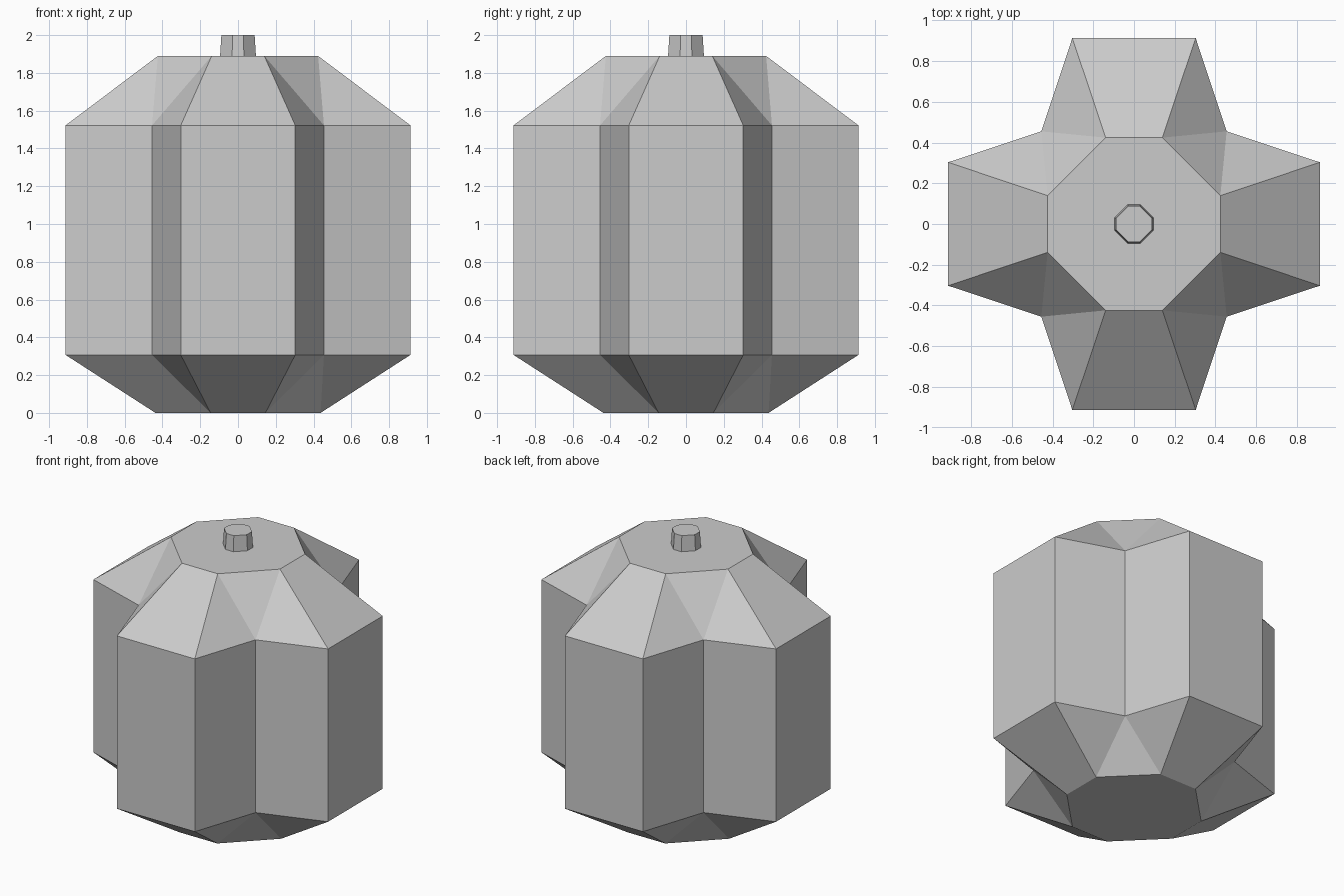
import bpy, bmesh

if "Cube" in bpy.data.objects:
    bpy.data.objects.remove(bpy.data.objects["Cube"])


def outline(flat, half, notch=None):
    """Four-fold outline: one flat edge per side, optional inner notch per corner."""
    quarter = [(flat, -half), (flat, half)]
    if notch:
        quarter.append((notch, notch))
    pts = []
    for _ in range(4):
        pts += quarter
        quarter = [(-y, x) for x, y in quarter]
    return pts


def ring(bm, pts, z):
    return [bm.verts.new((x, y, z)) for x, y in pts]


def bridge(bm, a, b):
    n = len(a)
    for i in range(n):
        j = (i + 1) % n
        bm.faces.new((a[i], a[j], b[j], b[i]))


def taper(bm, cross, octo):
    """Join the 12-point cross to an 8-point end ring."""
    for k in range(4):
        c0, c1, notch, c2 = (cross[(3 * k + i) % 12] for i in range(4))
        o0, o1, o2 = (octo[(2 * k + i) % 8] for i in range(3))
        bm.faces.new((c0, c1, o1, o0))
        bm.faces.new((c1, notch, o1))
        bm.faces.new((notch, o2, o1))
        bm.faces.new((notch, c2, o2))


def finish(bm, name):
    bmesh.ops.recalc_face_normals(bm, faces=bm.faces)
    mesh = bpy.data.meshes.new(name)
    bm.to_mesh(mesh)
    bm.free()
    obj = bpy.data.objects.new(name, mesh)
    bpy.context.collection.objects.link(obj)


# Lobed body with tapered ends
bm = bmesh.new()
cross = outline(0.913, 0.303, 0.455)
base = ring(bm, outline(0.437, 0.145), 0)
low = ring(bm, cross, 0.307)
high = ring(bm, cross, 1.522)
top = ring(bm, outline(0.424, 0.139), 1.89)
taper(bm, low, base)
bridge(bm, low, high)
taper(bm, high, top)
bm.faces.new(base)
bm.faces.new(top)
finish(bm, "body")

# Octagonal stem
bm = bmesh.new()
a = ring(bm, outline(0.095, 0.031), 1.89)
b = ring(bm, outline(0.088, 0.029), 2.0)
bridge(bm, a, b)
bm.faces.new(a)
bm.faces.new(b)
finish(bm, "stem")
